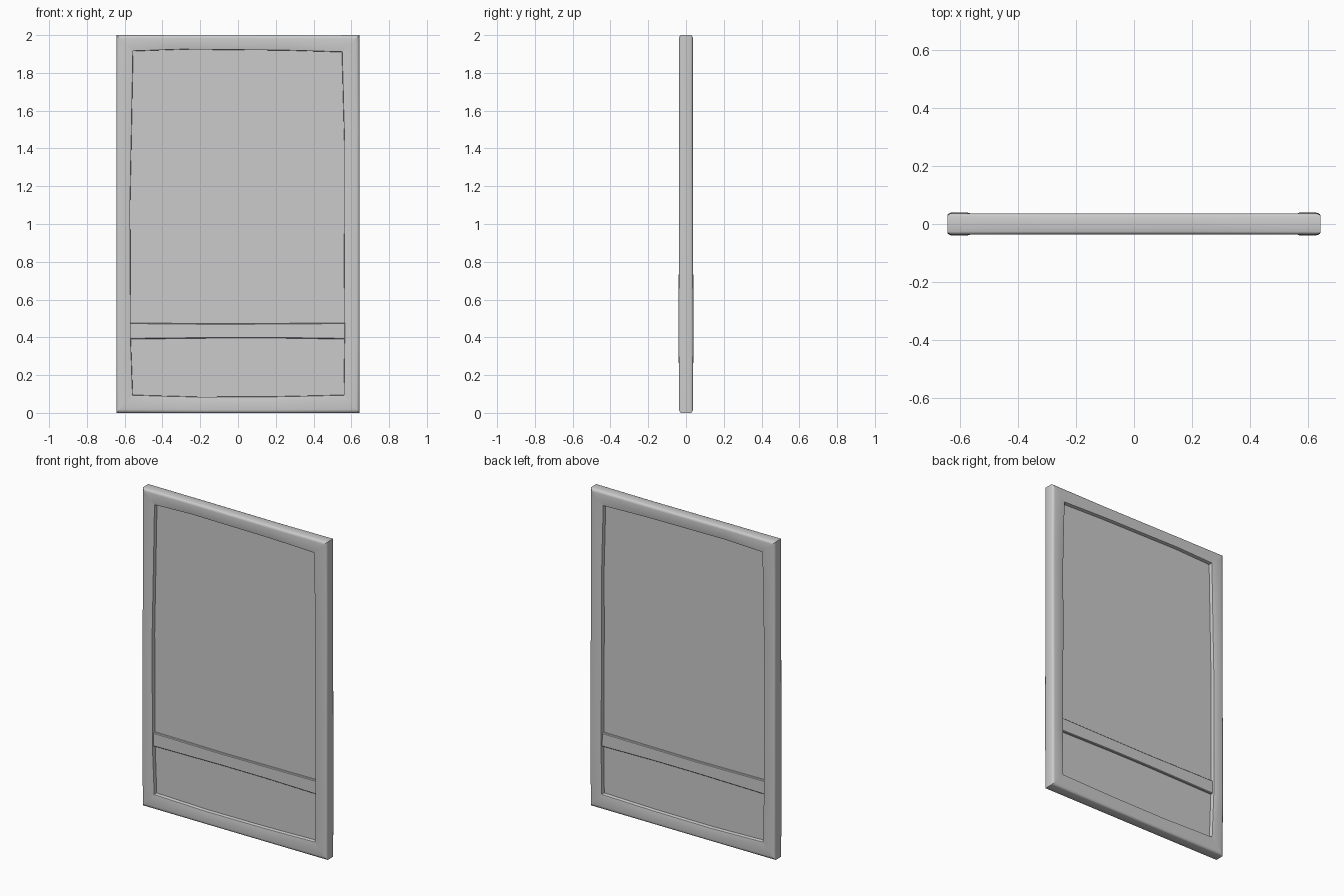
import bpy, bmesh
from mathutils import Vector

if "Cube" in bpy.data.objects:
    bpy.data.objects.remove(bpy.data.objects["Cube"])


def skin(name, rings):
    """Closed solid lofted through matching cross-section rings."""
    bm = bmesh.new()
    vs = [[bm.verts.new(p) for p in r] for r in rings]
    n = len(vs[0])
    for a, b in zip(vs, vs[1:]):
        for i in range(n):
            j = (i + 1) % n
            bm.faces.new((a[i], a[j], b[j], b[i]))
    bm.faces.new(vs[0])
    bm.faces.new(vs[-1])
    bmesh.ops.recalc_face_normals(bm, faces=bm.faces)
    me = bpy.data.meshes.new(name)
    bm.to_mesh(me)
    bm.free()
    ob = bpy.data.objects.new(name, me)
    bpy.context.collection.objects.link(ob)
    bpy.context.view_layer.objects.active = ob
    ob.select_set(True)
    bpy.ops.object.shade_smooth_by_angle(angle=0.6)
    ob.select_set(False)
    return ob


# Frame member section: u runs from outer edge (0) to inner edge (1), v is depth
half = [(0, 0.026), (0.03, 0.031), (0.12, 0.0355), (0.2, 0.0365),
        (0.93, 0.0365), (0.98, 0.035), (1, 0.031)]
SECTION = [(u, -y) for u, y in half] + [(u, y) for u, y in reversed(half)]


def member(name, stations):
    """Stations: outer (x, z), inner (x, z), thickness factor."""
    rings = []
    for o, i, k in stations:
        o, i = Vector(o), Vector(i)
        pts = [(o.lerp(i, u), v * k) for u, v in SECTION]
        rings.append([(p.x, v, p.y) for p, v in pts])
    return skin(name, rings)


W, H = 0.643, 2.0
TL, TR, BL, BR = (-0.555, 1.915), (0.55, 1.91), (-0.557, 0.095), (0.56, 0.095)

# Slightly uneven hand-cut frame with mitred corners
member("left_stile", [((-W, 0), BL, 1),
                      ((-W, 0.4), (-0.568, 0.4), 1.08),
                      ((-W, 1.1), (-0.571, 1.1), 1.02),
                      ((-W, 1.5), (-0.563, 1.5), 1),
                      ((-W, H), TL, 1)])
member("right_stile", [((W, 0), BR, 1),
                       ((W, 0.4), (0.564, 0.4), 1.07),
                       ((W, 1.1), (0.560, 1.1), 1.02),
                       ((W, 1.5), (0.561, 1.5), 1),
                       ((W, H), TR, 1)])
member("top_rail", [((-W, H), TL, 1),
                    ((-0.3, 1.999), (-0.3, 1.924), 1),
                    ((0.25, 1.997), (0.25, 1.919), 1),
                    ((W, H), TR, 1)])
member("bottom_rail", [((-W, 0), BL, 1),
                       ((-0.2, 0), (-0.2, 0.085), 1),
                       ((0.2, 0), (0.2, 0.087), 1),
                       ((W, 0), BR, 1)])

# Cross rail, a little thinner than the frame
rings = []
for x, lo, hi in [(-0.585, 0.39, 0.477), (-0.1, 0.396, 0.472),
                  (0.2, 0.396, 0.474), (0.585, 0.39, 0.477)]:
    d, c = 0.027, 0.004
    rings.append([(x, -d, lo + c), (x, -d, hi - c), (x, c - d, hi), (x, d - c, hi),
                  (x, d, hi - c), (x, d, lo + c), (x, d - c, lo), (x, c - d, lo)])
skin("cross_rail", rings)

# Thin infill panel
skin("panel", [[(x, -0.012, 0.06), (x, -0.012, 1.95),
                (x, 0.012, 1.95), (x, 0.012, 0.06)] for x in (-0.6, 0.6)])
